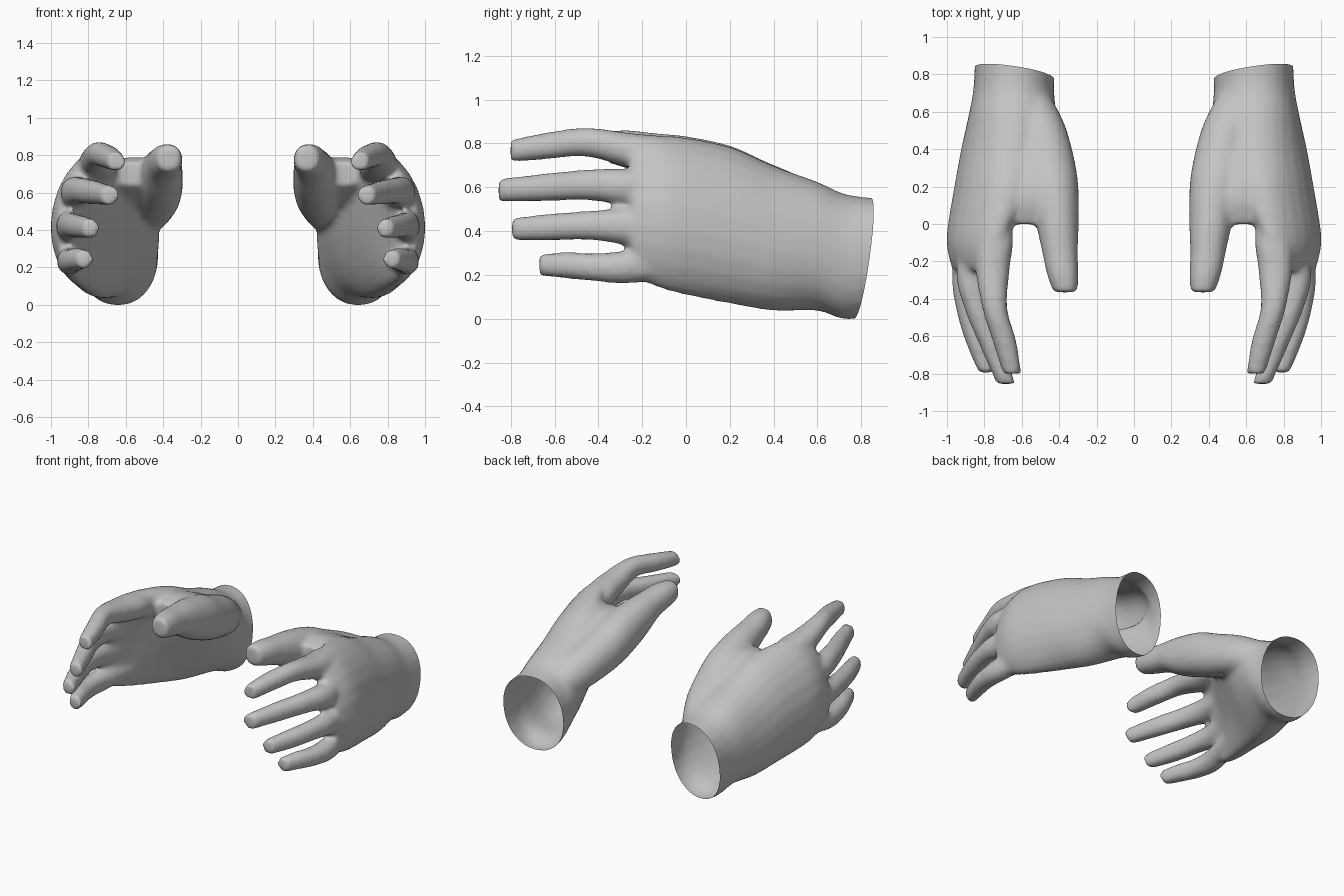
import bpy
import bmesh
from math import sin, cos, tau, copysign
from mathutils import Vector

if "Cube" in bpy.data.objects:
    bpy.data.objects.remove(bpy.data.objects["Cube"], do_unlink=True)

SIDES = 24
STEPS = 4

# One plain grey for both hands
grey = bpy.data.materials.new("plain_grey")
grey.use_nodes = True
colour = (0.55, 0.55, 0.55, 1)
grey.diffuse_color = colour
grey.node_tree.nodes["Principled BSDF"].inputs["Base Color"].default_value = colour


def soft(value, power=0.92):
    return copysign(abs(value) ** power, value)


def flowing(rows):
    """Rows with smooth in-between rows added."""
    rows = [Vector(row) for row in rows]
    padded = [rows[0]] + rows + [rows[-1]]
    result = []
    for a, b, c, d in zip(padded, padded[1:], padded[2:], padded[3:]):
        for step in range(STEPS):
            t = step / STEPS
            result.append(b + (c - a) * (t / 2)
                          + (2 * a - 5 * b + 4 * c - d) * (t * t / 2)
                          + (3 * b - a - 3 * c + d) * (t ** 3 / 2))
    return result + [rows[-1]]


def loft(bm, rings):
    """Closed skin over a row of rings."""
    loops = [[bm.verts.new(p) for p in ring] for ring in rings]
    faces = [bm.faces.new(loops[0]), bm.faces.new(loops[-1])]
    for a, b in zip(loops, loops[1:]):
        for i in range(SIDES):
            j = (i + 1) % SIDES
            faces.append(bm.faces.new((a[i], a[j], b[j], b[i])))
    bmesh.ops.recalc_face_normals(bm, faces=faces)


def section(y, x, z, half_width, half_height, tilt=0, bend=0, wedge=0):
    """Rounded section: leaning by tilt, bowed by bend, inner side thicker on top by wedge."""
    ring = []
    for i in range(SIDES):
        angle = tau * i / SIDES
        up = soft(sin(angle))
        out = soft(cos(angle)) * half_width
        if out < 0:
            out *= 1 + wedge * up
        out += bend * (1 - up * up)
        up *= half_height
        ring.append(Vector((x + up * sin(tilt) + out * cos(tilt), y,
                            z + up * cos(tilt) - out * sin(tilt))))
    return ring


# Palm and wrist: y, x, z, half width, half height, tilt, bend, wedge
palm = [
    (-0.25, 0.84, 0.495, 0.05, 0.31, -0.2, 0.075, 0),
    (-0.17, 0.825, 0.495, 0.085, 0.34, -0.2, 0.08, 0),
    (-0.05, 0.80, 0.48, 0.12, 0.365, -0.2, 0.08, 0.1),
    (0.2, 0.73, 0.43, 0.18, 0.365, -0.2, 0.05, 0.35),
    (0.4, 0.69, 0.37, 0.215, 0.335, -0.18, 0.02, 0.35),
    (0.6, 0.66, 0.335, 0.225, 0.295, -0.1, 0, 0.15),
    (0.74, 0.648, 0.285, 0.215, 0.285, 0, 0, 0),
    (0.95, 0.64, 0.295, 0.215, 0.255, 0, 0, 0),
]

# Digits: y, x, z, half width, half height
index_finger = [
    (0.05, 0.75, 0.71, 0.09, 0.085), (-0.1, 0.752, 0.75, 0.1, 0.087),
    (-0.24, 0.762, 0.768, 0.092, 0.082), (-0.45, 0.75, 0.81, 0.067, 0.066),
    (-0.62, 0.7, 0.795, 0.064, 0.062), (-0.8, 0.657, 0.77, 0.05, 0.052),
]
middle_finger = [
    (0.05, 0.82, 0.57, 0.08, 0.08), (-0.26, 0.875, 0.605, 0.08, 0.083),
    (-0.45, 0.845, 0.615, 0.068, 0.07), (-0.63, 0.775, 0.605, 0.064, 0.064),
    (-0.855, 0.69, 0.59, 0.05, 0.053),
]
ring_finger = [
    (0.05, 0.85, 0.42, 0.08, 0.08), (-0.26, 0.91, 0.425, 0.068, 0.08),
    (-0.45, 0.895, 0.43, 0.063, 0.066), (-0.62, 0.85, 0.422, 0.06, 0.062),
    (-0.795, 0.79, 0.412, 0.047, 0.053),
]
little_finger = [
    (0.05, 0.84, 0.27, 0.07, 0.07), (-0.26, 0.905, 0.24, 0.066, 0.074),
    (-0.42, 0.9, 0.24, 0.062, 0.064), (-0.55, 0.865, 0.248, 0.058, 0.06),
    (-0.67, 0.825, 0.25, 0.046, 0.05),
]
thumb = [
    (0.68, 0.56, 0.45, 0.11, 0.11), (0.53, 0.5, 0.515, 0.125, 0.135),
    (0.35, 0.462, 0.578, 0.137, 0.15), (0.2, 0.435, 0.635, 0.132, 0.16),
    (0, 0.415, 0.7, 0.114, 0.138), (-0.15, 0.402, 0.752, 0.095, 0.1),
    (-0.27, 0.387, 0.778, 0.084, 0.088), (-0.365, 0.372, 0.788, 0.065, 0.07),
]
thumb_web = [
    (0.5, 0.57, 0.51, 0.12, 0.12), (0.35, 0.56, 0.59, 0.13, 0.13),
    (0.15, 0.56, 0.67, 0.15, 0.125), (0.0, 0.57, 0.705, 0.12, 0.065),
]

# Rough parts together, then fused into one skin
bm = bmesh.new()
for part in (palm, index_finger, middle_finger, ring_finger, little_finger,
             thumb, thumb_web):
    loft(bm, [section(*row) for row in flowing(part)])
rough = bpy.data.meshes.new("rough_hand")
bm.to_mesh(rough)
bm.free()
helper = bpy.data.objects.new("rough_hand", rough)
bpy.context.collection.objects.link(helper)
fuse = helper.modifiers.new("fuse", "REMESH")
fuse.mode = "VOXEL"
fuse.voxel_size = 0.017
relax = helper.modifiers.new("relax", "SMOOTH")
relax.factor = 0.5
relax.iterations = 8
graph = bpy.context.evaluated_depsgraph_get()
fused = bpy.data.meshes.new_from_object(helper.evaluated_get(graph))
bpy.data.objects.remove(helper, do_unlink=True)


def make_hand(name, side):
    """Open the wrist, settle on the ground, and mirror for the right."""
    bm = bmesh.new()
    bm.from_mesh(fused)
    bmesh.ops.bisect_plane(
        bm, geom=bm.verts[:] + bm.edges[:] + bm.faces[:],
        plane_co=(0.65, 0.83, 0.45), plane_no=(-0.15, 1, -0.14),
        clear_outer=True)
    shift = Vector((1 - max(v.co.x for v in bm.verts), 0,
                    -min(v.co.z for v in bm.verts)))
    bmesh.ops.translate(bm, vec=shift, verts=bm.verts)
    if side < 0:
        bmesh.ops.scale(bm, vec=(-1, 1, 1), verts=bm.verts)
        bmesh.ops.reverse_faces(bm, faces=bm.faces)
    mesh = bpy.data.meshes.new(name)
    bm.to_mesh(mesh)
    bm.free()
    mesh.materials.clear()
    mesh.materials.append(grey)
    mesh.shade_smooth()
    hand = bpy.data.objects.new(name, mesh)
    bpy.context.collection.objects.link(hand)


make_hand("left_hand", 1)
make_hand("right_hand", -1)
bpy.data.meshes.remove(fused)
